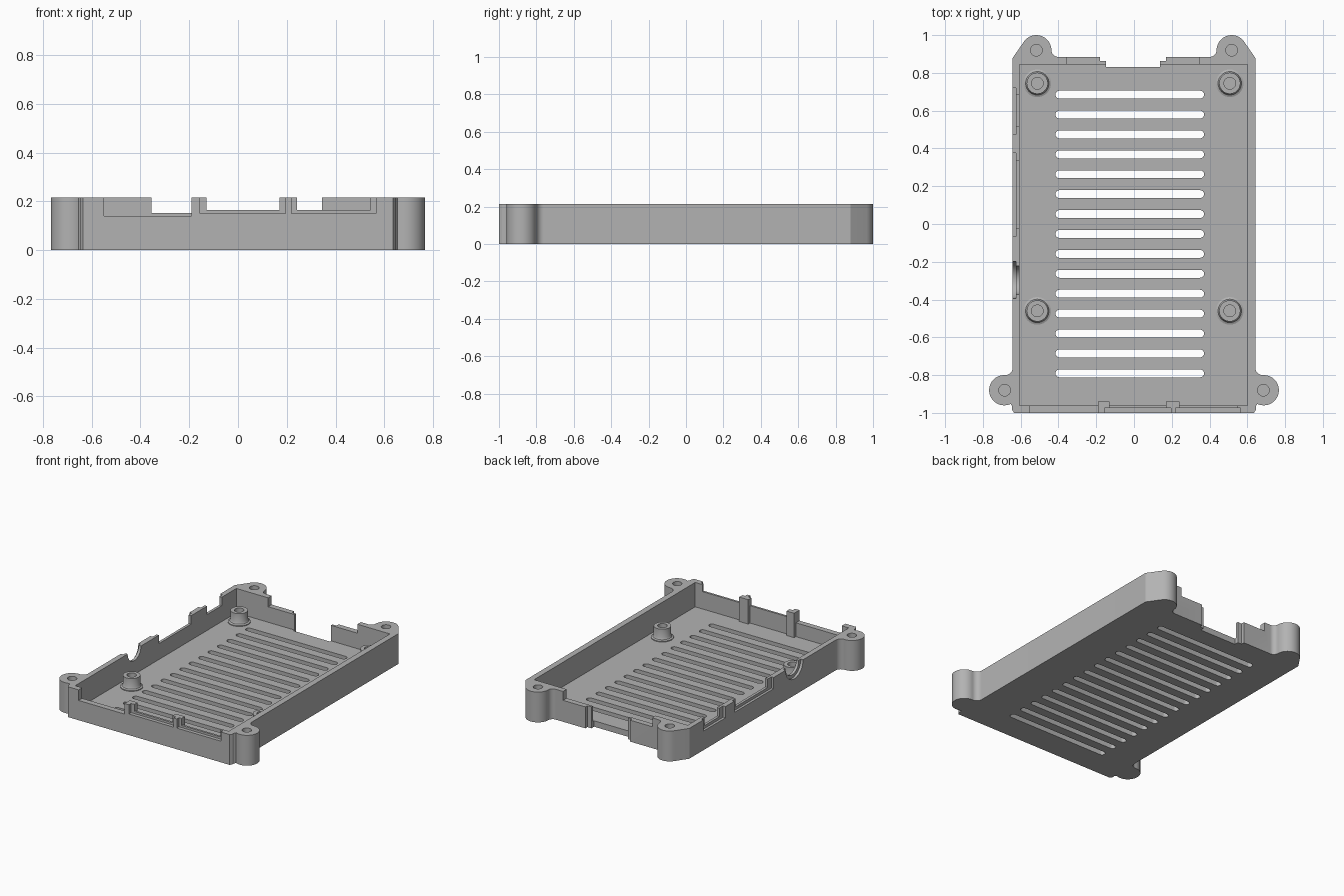
import bpy, bmesh, math
from mathutils import Matrix

cube = bpy.data.objects.get("Cube")
if cube:
    bpy.data.objects.remove(cube, do_unlink=True)

H, FLOOR, OVER = 0.215, 0.042, 0.3   # rim height, floor top, cutter top

grey = bpy.data.materials.new("plain grey plastic")
grey.use_nodes = True
colour = (0.45, 0.45, 0.45, 1)
grey.diffuse_color = colour
bsdf = next(n for n in grey.node_tree.nodes if n.type == 'BSDF_PRINCIPLED')
bsdf.inputs["Base Color"].default_value = colour


def finish(bm, name):
    bmesh.ops.recalc_face_normals(bm, faces=bm.faces)
    mesh = bpy.data.meshes.new(name)
    bm.to_mesh(mesh)
    bm.free()
    mesh.materials.append(grey)
    ob = bpy.data.objects.new(name, mesh)
    bpy.context.collection.objects.link(ob)
    return ob


def prism(name, outline, z0, z1):
    bm = bmesh.new()
    face = bm.faces.new([bm.verts.new((x, y, z0)) for x, y in outline])
    top = bmesh.ops.extrude_face_region(bm, geom=[face])["geom"]
    verts = [v for v in top if isinstance(v, bmesh.types.BMVert)]
    bmesh.ops.translate(bm, verts=verts, vec=(0, 0, z1 - z0))
    return finish(bm, name)


def box(name, x0, x1, y0, y1, z0, z1):
    return prism(name, [(x0, y0), (x1, y0), (x1, y1), (x0, y1)], z0, z1)


def arc(cx, cy, r, a0, a1, n=16):
    angles = [math.radians(a0 + (a1 - a0) * i / n) for i in range(n + 1)]
    return [(cx + r * math.cos(a), cy + r * math.sin(a)) for a in angles]


def side_disc(name, y, z, r, x0, x1):
    bm = bmesh.new()
    m = Matrix.Translation(((x0 + x1) / 2, y, z)) @ Matrix.Rotation(math.pi / 2, 4, 'Y')
    bmesh.ops.create_cone(bm, cap_ends=True, segments=48, radius1=r, radius2=r,
                          depth=x1 - x0, matrix=m)
    return finish(bm, name)


def cut(target, cutter):
    cutter.hide_render = True
    mod = target.modifiers.new("cut", 'BOOLEAN')
    mod.operation, mod.solver, mod.object = 'DIFFERENCE', 'EXACT', cutter
    bpy.context.view_layer.objects.active = target
    bpy.ops.object.modifier_apply(modifier=mod.name)
    bpy.data.objects.remove(cutter, do_unlink=True)


def smooth(ob):
    bpy.ops.object.select_all(action='DESELECT')
    ob.select_set(True)
    bpy.context.view_layer.objects.active = ob
    bpy.ops.object.shade_smooth_by_angle(angle=math.radians(30))


# Tray body with four screw ears, mirrored from one half of its outline
half = [(0.635, -1), (0.645, -0.985), (0.645, -0.965)]
half += arc(0.687, -0.88, 0.08, -115, 94, 28)
half += arc(0.682, -0.76, 0.04, 274, 180, 10)
half += [(0.642, 0.88)]
half += arc(0.517, 0.92, 0.08, 35, 180, 20)
half += arc(0.402, 0.92, 0.035, 0, -90, 8)
tray = prism("tray", half + [(-x, y) for x, y in reversed(half)], 0, H)
cut(tray, box("cavity", -0.605, 0.6, -0.96, 0.845, FLOOR, OVER))

# Blind screw holes in the ears
for x, y in [(0.517, 0.92), (0.685, -0.88)]:
    for s in (-1, 1):
        cut(tray, prism("ear_hole", arc(s * x, y, 0.031, 0, 345, 23), 0.05, OVER))

# Ventilation slots in the floor
for i in range(15):
    y = 0.685 - i * 0.1054
    slot = arc(0.35, y, 0.021, -90, 90, 8) + arc(-0.395, y, 0.021, 90, 270, 8)
    cut(tray, prism("vent_slot", slot, -0.1, 0.1))

# Front port openings: wide outer recess, narrower inner window
for x0, x1, z0, lip, rise in [(-0.55, -0.19, 0.14, 0, 0),
                              (-0.155, 0.195, 0.15, 0.025, 0.015),
                              (0.22, 0.565, 0.15, 0.021, 0.015)]:
    cut(tray, box("front_recess", x0, x1, -1.1, -0.975, z0, OVER))
    cut(tray, box("front_window", x0 + lip, x1 - lip, -0.99, -0.9, z0 + rise, OVER))

# Right-hand wall openings, stepped the same way
for y0, y1, z0 in [(-0.065, 0.375, 0.135), (0.475, 0.72, 0.135)]:
    cut(tray, box("side_recess", -0.8, -0.624, y0, y1, z0, OVER))
    cut(tray, box("side_window", -0.63, -0.55, y0 + 0.042, y1 - 0.038, z0 + 0.02, OVER))
cut(tray, side_disc("jack_recess", -0.297, H, 0.098, -0.8, -0.624))
cut(tray, side_disc("jack_window", -0.297, H, 0.075, -0.7, -0.55))

# Back wall: lowered middle and a stepped notch through the floor
cut(tray, box("back_lowering", -0.355, 0.345, 0.8, 1.1, 0.152, OVER))
cut(tray, box("notch_step", -0.18, 0.17, 0.862, 1.1, -0.1, OVER))
cut(tray, box("notch", -0.148, 0.138, 0.832, 1.1, -0.1, OVER))
smooth(tray)

# Ribs behind the pillars between the front ports
for x0, x1 in [(-0.19, -0.13), (0.17, 0.241)]:
    box("divider_rib", x0, x1, -0.974, -0.94, FLOOR - 0.01, H)

# Board standoffs with flared feet and blind holes
profile = [(0, 0.05), (0.031, 0.05), (0.031, 0.125), (0.056, 0.125),
           (0.056, 0.065), (0.062, 0.053), (0.073, 0.048), (0.073, 0.035)]
for x in (-0.512, 0.507):
    for y in (-0.46, 0.745):
        bm = bmesh.new()
        verts = [bm.verts.new((r, 0, z)) for r, z in profile]
        edges = [bm.edges.new(pair) for pair in zip(verts, verts[1:])]
        bmesh.ops.spin(bm, geom=verts + edges, cent=(0, 0, 0), axis=(0, 0, 1),
                       angle=math.tau, steps=40)
        bmesh.ops.remove_doubles(bm, verts=bm.verts, dist=0.0001)
        post = finish(bm, "standoff")
        # open underside sits inside the floor
        post.location = (x, y, 0)
        smooth(post)
